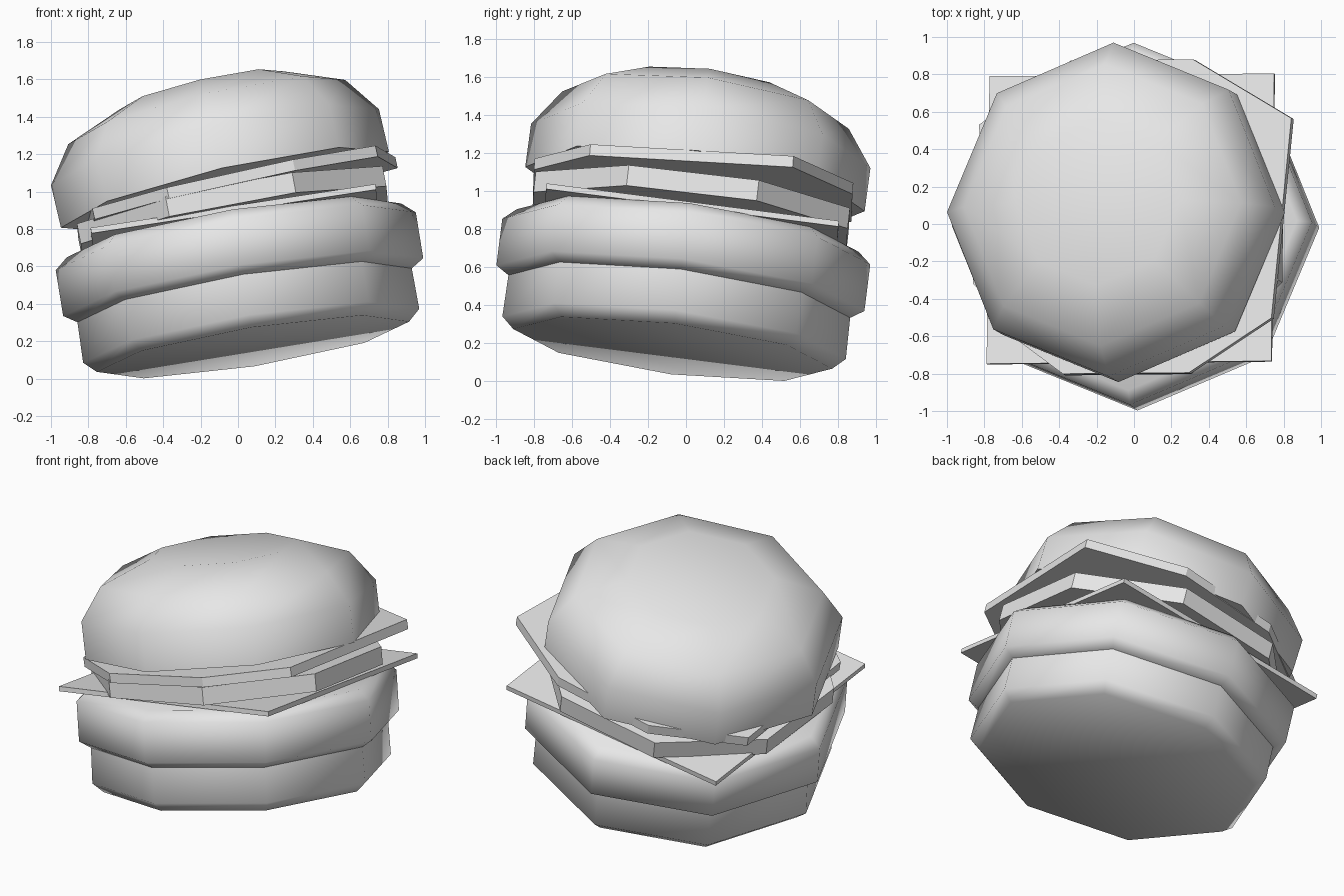
import bpy, bmesh, math
from mathutils import Vector

if "Cube" in bpy.data.objects:
    bpy.data.objects.remove(bpy.data.objects["Cube"], do_unlink=True)

grey = bpy.data.materials.new("plain_grey")
grey.use_nodes = True
grey.diffuse_color = (0.8, 0.8, 0.8, 1)
grey.node_tree.nodes["Principled BSDF"].inputs["Base Color"].default_value = (0.8, 0.8, 0.8, 1)


def octagon(start):
    return [(math.cos(math.radians(start + 45 * i)), math.sin(math.radians(start + 45 * i)))
            for i in range(8)]


def layer(name, centre, slope, outline, rings, smooth=False):
    """Stack scaled copies of an outline along a tilted axis; rings are (height, scale)."""
    normal = Vector((-slope[0], -slope[1], 1)).normalized()
    turn = Vector((0, 0, 1)).rotation_difference(normal)
    bm = bmesh.new()
    loops = [[bm.verts.new(turn @ Vector((x * s, y * s, h)) + Vector(centre)) for x, y in outline]
             for h, s in rings]
    n = len(outline)
    for low, high in zip(loops, loops[1:]):
        for i in range(n):
            j = (i + 1) % n
            bm.faces.new((low[i], low[j], high[j], high[i]))
    bm.faces.new(loops[0][::-1])
    bm.faces.new(loops[-1])
    mesh = bpy.data.meshes.new(name)
    bm.to_mesh(mesh)
    bm.free()
    mesh.materials.append(grey)
    ob = bpy.data.objects.new(name, mesh)
    bpy.context.collection.objects.link(ob)
    if smooth:
        bpy.ops.object.select_all(action='DESELECT')
        ob.select_set(True)
        bpy.context.view_layer.objects.active = ob
        bpy.ops.object.shade_smooth_by_angle(angle=math.radians(65))
    return ob


point_on, flat_on = octagon(0), octagon(22.5)
lean = (0.162, -0.126)

# Bottom bun with a rounded lower edge
layer("bottom_bun", (0.08, -0.07, 0.17), lean, point_on,
      [(0, 0.845), (0.06, 0.91), (0.30, 0.905)], True)

# Wide patty, rounded above and below
layer("patty", (0.035, -0.035, 0.445), lean, point_on,
      [(0, 0.905), (0.045, 0.975), (0.295, 0.975), (0.355, 0.905)], True)

# Thin square cheese slice
layer("cheese_slice", (-0.015, 0.025, 0.795), (0.155, -0.13),
      [(0.77, -0.775), (0.77, 0.775), (-0.77, 0.775), (-0.77, -0.775)], [(0, 1), (0.03, 1)])

# Thick tomato slice
layer("tomato_slice", (-0.02, 0.02, 0.835), (0.19, -0.118), flat_on, [(0, 0.9), (0.11, 0.9)])

# Uneven lettuce leaf
layer("lettuce_leaf", (0.01, 0.035, 0.98), (0.222, -0.08),
      [(0.76, -0.55), (0.86, 0.52), (0.32, 0.84), (-0.35, 0.84),
       (-0.85, 0.5), (-0.79, -0.54), (-0.38, -0.84), (0.31, -0.84)],
      [(0, 1), (0.06, 1)])

# Domed top bun, tilted a little more than the rest
layer("top_bun", (-0.07, 0.047, 1.01), (0.234, -0.134), point_on,
      [(0, 0.9), (0.235, 0.9), (0.43, 0.76), (0.55, 0.45)], True)
